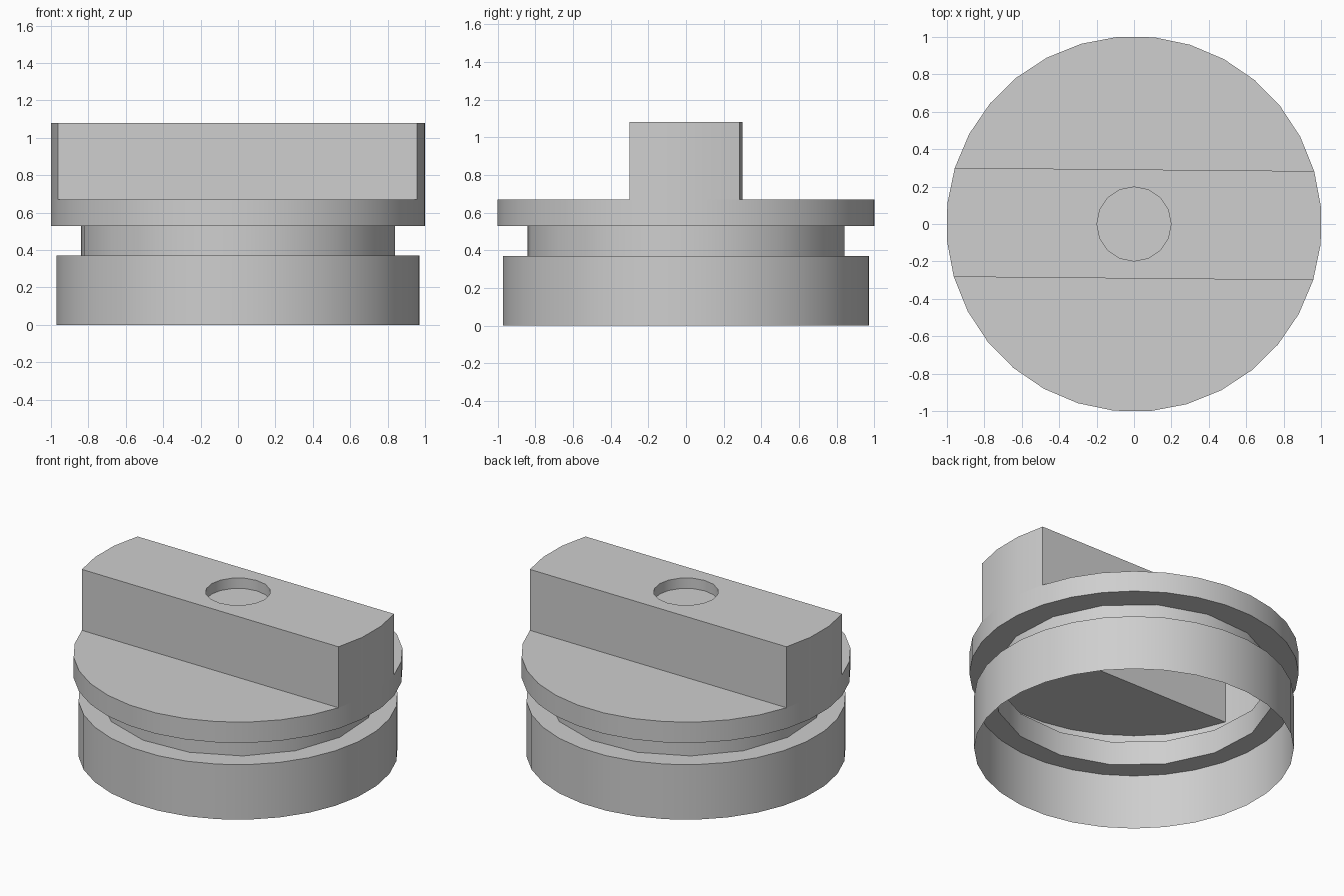
import bpy, bmesh, math

if "Cube" in bpy.data.objects:
    bpy.data.objects.remove(bpy.data.objects["Cube"], do_unlink=True)

grey = bpy.data.materials.new("light_grey")
grey.use_nodes = True
grey.diffuse_color = (0.62, 0.62, 0.62, 1)
grey.node_tree.nodes["Principled BSDF"].inputs["Base Color"].default_value = (0.62, 0.62, 0.62, 1)

# Heights of the sheet shell, from the open bottom upwards
Z_LEDGE, Z_RIM, Z_SHELF, Z_TOP = 0.37, 0.53, 0.67, 1.08


def circle(radius, sides, offset):
    step = 2 * math.pi / sides
    a = math.radians(offset)
    return [(radius * math.cos(a + i * step), radius * math.sin(a + i * step)) for i in range(sides)]


def ring(bm, points, z):
    return [bm.verts.new((x, y, z)) for x, y in points]


def wall(bm, low, high):
    """Quads between two matching closed loops, facing outwards."""
    for i in range(len(low)):
        j = (i + 1) % len(low)
        bm.faces.new((low[i], low[j], high[j], high[i]))


def annulus(bm, outer, inner, up):
    """Flat fill between two loops, facing up or down."""
    edges = []
    for loop in (outer, inner):
        for i, v in enumerate(loop):
            w = loop[(i + 1) % len(loop)]
            edges.append(bm.edges.get((v, w)) or bm.edges.new((v, w)))
    made = bmesh.ops.triangle_fill(bm, edges=edges, use_beauty=True)["geom"]
    for f in made:
        if isinstance(f, bmesh.types.BMFace):
            f.normal_update()
            if (f.normal.z > 0) != up:
                f.normal_flip()


def finish(bm, name):
    mesh = bpy.data.meshes.new(name)
    bm.to_mesh(mesh)
    bm.free()
    mesh.materials.append(grey)
    obj = bpy.data.objects.new(name, mesh)
    bpy.context.collection.objects.link(obj)
    bpy.ops.object.select_all(action="DESELECT")
    obj.select_set(True)
    bpy.context.view_layer.objects.active = obj
    bpy.ops.object.shade_smooth_by_angle(angle=math.radians(35))


skirt_outline = circle(0.974, 32, 5.1)
neck_outline = circle(0.848, 16, -8)
rim_outline = circle(1.004, 32, 5.1)
# The grip follows the rim at both ends and runs straight between them
grip_outline = [rim_outline[i % 32] for i in (30, 31, 32, 33, 14, 15, 16, 17)]

# Lower skirt, open below, with its upper ledge
bm = bmesh.new()
low, high = ring(bm, skirt_outline, 0), ring(bm, skirt_outline, Z_LEDGE)
wall(bm, low, high)
annulus(bm, high, ring(bm, neck_outline, Z_LEDGE), True)
finish(bm, "skirt")

# Groove between skirt and rim
bm = bmesh.new()
wall(bm, ring(bm, neck_outline, Z_LEDGE), ring(bm, neck_outline, Z_RIM))
finish(bm, "groove_neck")

# Rim disc: underside, edge and the two shelves beside the grip
bm = bmesh.new()
low, high = ring(bm, rim_outline, Z_RIM), ring(bm, rim_outline, Z_SHELF)
wall(bm, low, high)
annulus(bm, low, ring(bm, neck_outline, Z_RIM), False)
bm.faces.new(high[1:15])
bm.faces.new(high[17:31])
finish(bm, "rim_disc")

# Hollow grip bar with a shallow round recess in its top
bm = bmesh.new()
low, high = ring(bm, grip_outline, Z_SHELF), ring(bm, grip_outline, Z_TOP)
wall(bm, low, high)
recess = circle(0.198, 16, 0)
mouth, floor = ring(bm, recess, Z_TOP), ring(bm, recess, Z_TOP - 0.07)
annulus(bm, high, mouth, True)
wall(bm, mouth, floor)
bm.faces.new(floor)
finish(bm, "grip_bar")
